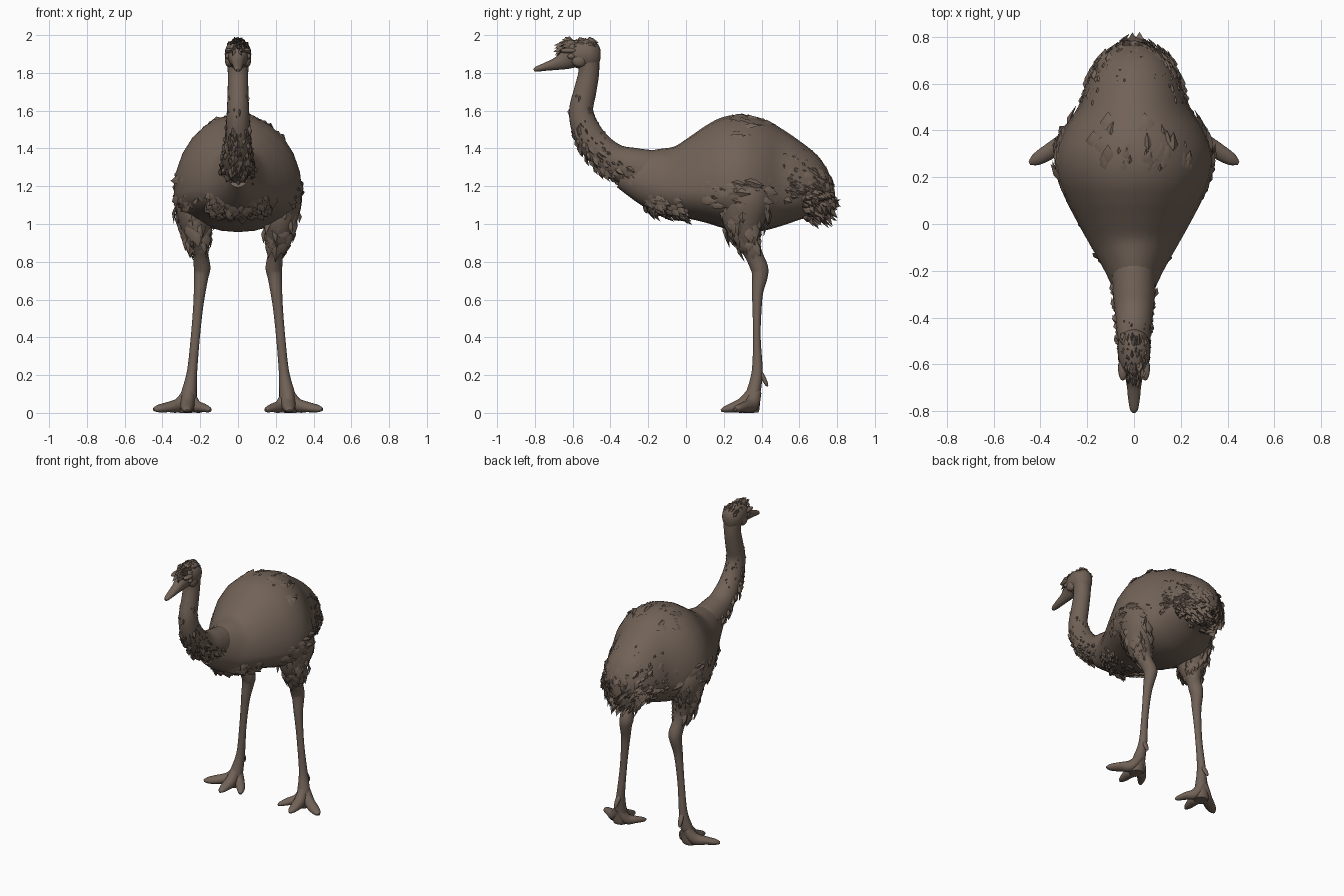
import bpy, bmesh, math, random
from mathutils import Vector

random.seed(4)
STEPS = 4      # rings between two sections
SIDES = 24

if "Cube" in bpy.data.objects:
    bpy.data.objects.remove(bpy.data.objects["Cube"], do_unlink=True)

plumage = bpy.data.materials.new("warm grey brown")
plumage.use_nodes = True
COLOUR = (0.165, 0.122, 0.095, 1)
plumage.diffuse_color = COLOUR
plumage.node_tree.nodes["Principled BSDF"].inputs["Base Color"].default_value = COLOUR


def finish(bm, name, angle=40):
    bmesh.ops.recalc_face_normals(bm, faces=bm.faces)
    mesh = bpy.data.meshes.new(name)
    bm.to_mesh(mesh)
    bm.free()
    mesh.materials.append(plumage)
    obj = bpy.data.objects.new(name, mesh)
    bpy.context.collection.objects.link(obj)
    bpy.ops.object.select_all(action="DESELECT")
    obj.select_set(True)
    bpy.context.view_layer.objects.active = obj
    bpy.ops.object.shade_smooth_by_angle(angle=math.radians(angle))


def spline(a, b, c, d, t):
    return 0.5 * (2 * b + (c - a) * t + (2 * a - 5 * b + 4 * c - d) * t ** 2
                  + (3 * b - a - 3 * c + d) * t ** 3)


def loft(name, sections, mirror=1):
    """Skin rings along a path; a section is x, y, z, half width, upper, lower radius."""
    n = len(sections)
    rows = []
    for i in range(n - 1):
        quad = [sections[max(0, min(n - 1, i + k))] for k in (-1, 0, 1, 2)]
        rows += [[spline(*v, s / STEPS) for v in zip(*quad)] for s in range(STEPS)]
    rows.append(list(sections[-1]))
    centres = [Vector((r[0] * mirror, r[1], r[2])) for r in rows]
    rings = []
    for i, row in enumerate(rows):
        along = (centres[min(i + 1, len(rows) - 1)] - centres[max(i - 1, 0)]).normalized()
        across = Vector((1, 0, 0))
        across = (across - along * across.dot(along)).normalized()
        up = across.cross(along)
        ring = []
        for k in range(SIDES):
            a = math.tau * k / SIDES
            r = row[4] if math.sin(a) > 0 else row[5]
            ring.append(centres[i] + across * row[3] * math.cos(a) + up * r * math.sin(a))
        rings.append(ring)
    bm = bmesh.new()
    verts = [[bm.verts.new(p) for p in ring] for ring in rings]
    for a, b in zip(verts, verts[1:]):
        for k in range(SIDES):
            j = (k + 1) % SIDES
            bm.faces.new((a[k], a[j], b[j], b[k]))
    bm.faces.new(verts[0])
    bm.faces.new(verts[-1])
    finish(bm, name)
    return rings, centres


def feathers(name, surface, span, angles, count, length, width,
             droop=0.3, lift=0.15, flow=1, jitter=0.3):
    """Scatter pointed blades over part of a lofted surface."""
    rings, centres = surface
    bm = bmesh.new()
    for _ in range(count):
        i = min(int(random.uniform(*span) * STEPS), len(rings) - 2)
        k = int(random.uniform(*angles) / 360 * SIDES) % SIDES
        root = rings[i][k].lerp(rings[i][(k + 1) % SIDES], random.random())
        root = root.lerp(rings[i + 1][k], random.random() * 0.5)
        normal = (root - centres[i]).normalized()
        way = (rings[i + 1][k] - rings[i][k]).normalized() * flow
        way = way + Vector((0, 0, -droop)) + normal * lift
        way += Vector([random.uniform(-jitter, jitter) for _ in range(3)])
        way.normalize()
        side = way.cross(normal)
        if side.length < 0.1:
            continue
        side = side.normalized() * width * random.uniform(0.7, 1.2)
        size = length * random.uniform(0.6, 1.1)
        base = root - normal * 0.012
        mid = base + way * size * 0.5
        tip = base + way * size
        rim = [bm.verts.new(p) for p in (base, mid + side, tip, mid - side)]
        ridge = bm.verts.new(mid + normal * 0.018)
        for a in range(4):
            bm.faces.new((rim[a], rim[(a + 1) % 4], ridge))
        bm.faces.new(rim[::-1])
    finish(bm, name, 60)


def centred(rows):
    return [(0, *r) for r in rows]


def bead(name, centre, scale):
    bm = bmesh.new()
    bmesh.ops.create_uvsphere(bm, u_segments=14, v_segments=8, radius=1)
    for v in bm.verts:
        v.co = Vector([c + p * s for c, p, s in zip(centre, v.co, scale)])
    finish(bm, name)


# Egg-shaped trunk from chest to rump
body = loft("body", centred([
    (-.34, 1.27, .06, .10, .08), (-.2, 1.225, .125, .18, .13),
    (-.1, 1.195, .182, .228, .145), (0, 1.178, .238, .297, .145),
    (.1, 1.17, .29, .358, .16), (.2, 1.168, .33, .4, .19),
    (.3, 1.168, .338, .411, .21), (.4, 1.168, .303, .392, .205),
    (.5, 1.17, .24, .347, .18), (.6, 1.175, .205, .277, .15),
    (.7, 1.18, .155, .185, .13), (.765, 1.18, .07, .07, .07)]))

# Neck running down from the skull, its end buried in the chest
neck = loft("neck", centred([
    (-.515, 1.88, .06, .055, .06), (-.515, 1.8, .054, .055, .055),
    (-.535, 1.7, .055, .06, .06), (-.555, 1.6, .059, .064, .064),
    (-.53, 1.5, .065, .075, .075), (-.47, 1.41, .073, .08, .085),
    (-.38, 1.34, .082, .085, .095), (-.28, 1.3, .092, .105, .11),
    (-.19, 1.27, .09, .115, .12), (-.08, 1.23, .05, .06, .06)]))

# Skull tapering into the bill
head = loft("head_and_bill", centred([
    (-.805, 1.814, .008, .008, .008), (-.79, 1.82, .018, .014, .014),
    (-.74, 1.836, .026, .02, .025), (-.69, 1.852, .031, .028, .038),
    (-.64, 1.872, .042, .045, .055), (-.6, 1.892, .06, .072, .07),
    (-.55, 1.9, .07, .08, .08), (-.5, 1.9, .066, .076, .085),
    (-.465, 1.9, .042, .05, .06), (-.452, 1.9, .015, .02, .02)]))

for s, label in ((1, "left"), (-1, "right")):
    bead(label + "_eye", (s * .055, -.607, 1.888), (.013, .02, .015))
    bead(label + "_brow", (s * .048, -.62, 1.918), (.02, .05, .014))
    bead(label + "_cheek", (s * .048, -.565, 1.865), (.022, .04, .034))

    # Thigh, knobbed ankle and shank in one tapering limb
    leg = loft(label + "_leg", [
        (.2, .32, 1.28, .06, .07, .07), (.232, .32, 1.16, .105, .13, .13),
        (.222, .31, 1.03, .094, .115, .12), (.212, .33, .93, .068, .065, .08),
        (.2, .36, .85, .042, .042, .055), (.19, .388, .77, .044, .046, .047),
        (.195, .39, .72, .038, .042, .04), (.203, .38, .64, .031, .029, .031),
        (.212, .376, .55, .026, .024, .024),
        (.226, .375, .4, .024, .02, .02), (.243, .378, .22, .027, .028, .03),
        (.26, .362, .1, .042, .032, .045), (.268, .352, .03, .05, .038, .06),
        (.268, .352, .002, .042, .032, .05)], s)

    # Three front toes
    for toe, path in {
        "middle": [(.262, .36, .12, .03, .03, .03), (.267, .31, .05, .037, .045, .038),
                   (.27, .25, .028, .033, .026, .028), (.271, .205, .018, .022, .016, .016),
                   (.271, .185, .012, .006, .006, .006)],
        "outer": [(.262, .37, .11, .03, .03, .03), (.31, .345, .045, .034, .04, .036),
                  (.37, .305, .03, .034, .026, .027), (.42, .275, .022, .026, .019, .02),
                  (.447, .26, .018, .008, .008, .008)],
        "inner": [(.26, .37, .11, .028, .028, .028), (.225, .34, .04, .03, .036, .032),
                  (.185, .295, .026, .028, .022, .024), (.155, .25, .018, .016, .015, .014),
                  (.147, .235, .014, .006, .006, .006)],
    }.items():
        loft(f"{label}_{toe}_toe", path, s)
    # Small raised hind spur
    loft(label + "_hind_spur", [
        (.243, .385, .23, .014, .01, .012), (.246, .408, .19, .017, .012, .014),
        (.25, .425, .155, .012, .009, .01), (.251, .432, .14, .004, .004, .004)], s)

    # Shaggy thigh and folded wing fringe
    feathers(label + "_thigh_feathers", leg, (1, 3.3), (0, 360), 100, .11, .028, .3, .05)
    arc = (-25, 12) if s > 0 else (168, 205)
    feathers(label + "_wing_feathers", body, (3.5, 7.5), arc, 55, .12, .03, .25, 0, 1, .15)
    # Ruffled flank behind the thigh
    arc = (-20, 50) if s > 0 else (130, 200)
    feathers(label + "_flank_feathers", body, (8, 10), arc, 90, .08, .022, .35, .08, 1, .2)

# Loose plumage
feathers("tail_feathers", body, (9, 11), (0, 360), 260, .065, .02, .6, .2)
feathers("lower_tail_feathers", body, (9.4, 10.9), (180, 360), 80, .1, .02, 1.5, .05)
feathers("back_feathers", body, (5, 7), (55, 125), 45, .1, .03, 0, .04, 1, .1)
feathers("breast_feathers", body, (1, 2.9), (205, 335), 110, .085, .028, .55, .1)
feathers("neck_feathers", neck, (3.6, 7.2), (170, 370), 150, .08, .018, .15, .08)
feathers("nape_feathers", neck, (2, 5), (0, 360), 50, .07, .012, 0, .02, 1, .1)
feathers("crown_feathers", head, (5, 7), (35, 145), 60, .05, .012, .1, .08)
feathers("forehead_feathers", head, (4.6, 5.6), (50, 130), 30, .065, .012, -.3, .25, -1)
